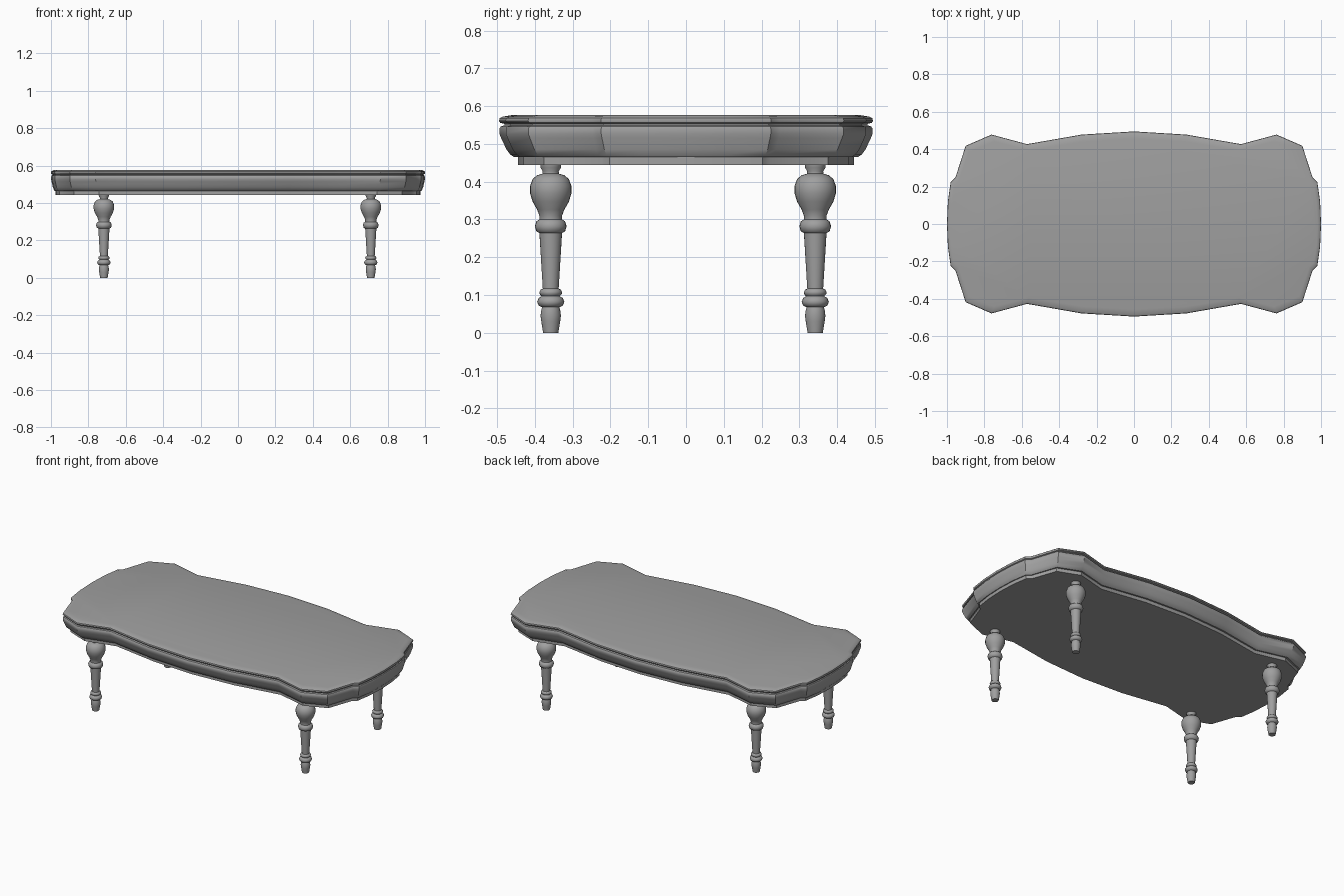
import bpy
import bmesh
import math

cube = bpy.data.objects.get("Cube")
if cube:
    bpy.data.objects.remove(cube, do_unlink=True)

grey = bpy.data.materials.new("plain grey")
grey.use_nodes = True
grey.diffuse_color = (0.35, 0.35, 0.35, 1)
grey.node_tree.nodes["Principled BSDF"].inputs["Base Color"].default_value = (0.35, 0.35, 0.35, 1)


def loft(name, rings, angle=35):
    """Skin a stack of closed rings and cap both ends."""
    bm = bmesh.new()
    loops = [[bm.verts.new(p) for p in ring] for ring in rings]
    n = len(loops[0])
    for a, b in zip(loops, loops[1:]):
        for i in range(n):
            j = (i + 1) % n
            bm.faces.new((a[i], a[j], b[j], b[i]))
    bm.faces.new(loops[0][::-1])
    bm.faces.new(loops[-1])
    bmesh.ops.recalc_face_normals(bm, faces=bm.faces)
    mesh = bpy.data.meshes.new(name)
    bm.to_mesh(mesh)
    bm.free()
    mesh.materials.append(grey)
    obj = bpy.data.objects.new(name, mesh)
    bpy.context.collection.objects.link(obj)
    bpy.ops.object.select_all(action='DESELECT')
    obj.select_set(True)
    bpy.context.view_layer.objects.active = obj
    bpy.ops.object.shade_smooth_by_angle(angle=math.radians(angle))
    return obj


# Scalloped outline: one quarter, mirrored to all four
quarter = [(1, 0), (0.995, 0.12), (0.98, 0.225), (0.955, 0.248), (0.9, 0.418),
           (0.762, 0.478), (0.572, 0.427), (0.28, 0.478), (0, 0.495)]
half = quarter + [(-x, y) for x, y in quarter[-2::-1]]
outline = half + [(x, -y) for x, y in half[-2:0:-1]]


def outline_ring(inset, z):
    sx, sy = 1 - inset * 0.5, 1 - inset / 0.495
    return [(x * sx, y * sy, z) for x, y in outline]


# Moulded table top: (inset, height) from bottom to top
top_profile = [(0.04, 0.465), (0.03, 0.472), (0.02, 0.485), (0.013, 0.5),
               (0.006, 0.515), (0.001, 0.527), (0.001, 0.54), (0.005, 0.546),
               (0.014, 0.549), (0.014, 0.553), (0.003, 0.556), (0, 0.561),
               (0.002, 0.568), (0.01, 0.572), (0.038, 0.577)]
loft("table_top", [outline_ring(d, z) for d, z in top_profile])

# Recessed apron below the top
loft("apron", [outline_ring(0.05, z) for z in (0.444, 0.467)])

# Turned legs: (radius, height) from foot to top
leg_profile = [(0.02, 0), (0.025, 0.03), (0.027, 0.045), (0.025, 0.06), (0.023, 0.068),
               (0.032, 0.072), (0.036, 0.082), (0.032, 0.092), (0.024, 0.097),
               (0.029, 0.102), (0.03, 0.108), (0.027, 0.114), (0.021, 0.117),
               (0.03, 0.264), (0.038, 0.268), (0.042, 0.282), (0.038, 0.295),
               (0.03, 0.3), (0.03, 0.31), (0.036, 0.326), (0.048, 0.347),
               (0.055, 0.37), (0.055, 0.388), (0.048, 0.407), (0.036, 0.417),
               (0.022, 0.421), (0.021, 0.427), (0.027, 0.437), (0.028, 0.446)]
SIDES = 24


def circle(r, z):
    return [(r * math.cos(math.tau * i / SIDES), r * math.sin(math.tau * i / SIDES), z)
            for i in range(SIDES)]


for end, y in (("front", -0.358), ("back", 0.342)):
    for side, x in (("left", 0.71), ("right", -0.717)):
        leg = loft(f"{end}_{side}_leg", [circle(r, z) for r, z in leg_profile], 50)
        leg.location = (x, y, 0)
